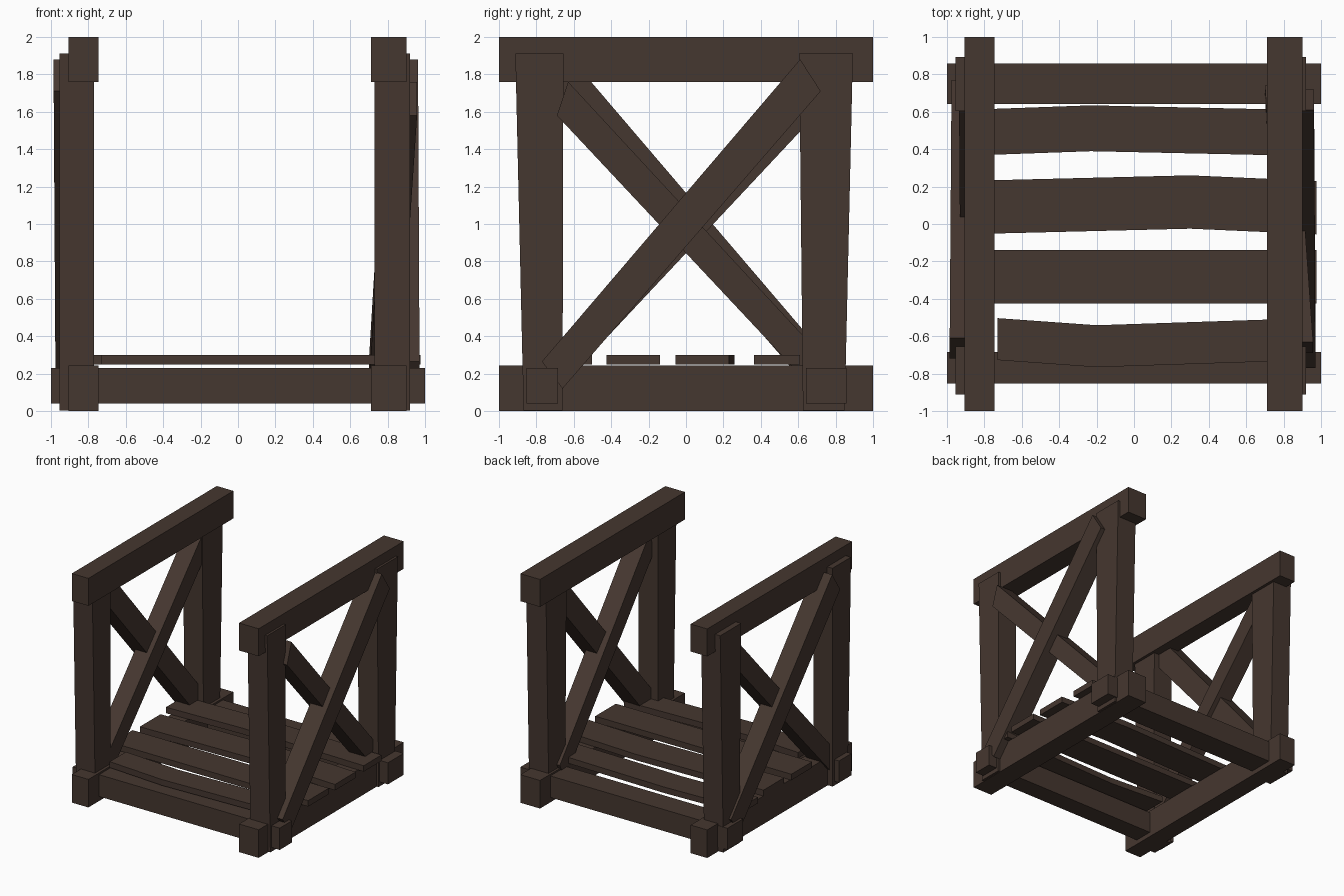
import bpy
import bmesh

if "Cube" in bpy.data.objects:
    bpy.data.objects.remove(bpy.data.objects["Cube"])

wood = bpy.data.materials.new("dark brown wood")
wood.diffuse_color = (0.060, 0.038, 0.029, 1)
wood.use_nodes = True
wood.node_tree.nodes["Principled BSDF"].inputs["Base Color"].default_value = wood.diffuse_color


def loft(name, rings):
    """Flat-faced solid through a list of four-cornered rings."""
    bm = bmesh.new()
    vs = [[bm.verts.new(p) for p in r] for r in rings]
    for a, b in zip(vs, vs[1:]):
        for i in range(4):
            j = (i + 1) % 4
            bm.faces.new((a[i], a[j], b[j], b[i]))
    bm.faces.new(vs[0])
    bm.faces.new(vs[-1])
    bmesh.ops.recalc_face_normals(bm, faces=bm.faces)
    me = bpy.data.meshes.new(name)
    bm.to_mesh(me)
    bm.free()
    me.materials.append(wood)
    ob = bpy.data.objects.new(name, me)
    bpy.context.collection.objects.link(ob)
    return ob


def rect_z(x, y, z):
    return [(x[0], y[0], z), (x[1], y[0], z), (x[1], y[1], z), (x[0], y[1], z)]


def rect_x(x, y, z):
    return [(x, y[0], z[0]), (x, y[1], z[0]), (x, y[1], z[1]), (x, y[0], z[1])]


def box(name, x, y, z):
    return loft(name, [rect_z(x, y, z[0]), rect_z(x, y, z[1])])


def brace(name, ends, s):
    """Each end: inner x, outer x, lower-edge (y, z), upper-edge (y, z); s turns it to the other side."""
    rings = []
    for xi, xo, lo, up in ends:
        rings.append([(s * xi, s * lo[0], lo[1]), (s * xo, s * lo[0], lo[1]),
                      (s * xo, s * up[0], up[1]), (s * xi, s * up[0], up[1])])
    loft(name, rings)


# side rails and tapered posts
for side, rail, post in (("left", (-0.905, -0.745), (-0.955, -0.77)),
                         ("right", (0.71, 0.90), (0.73, 0.92))):
    box(side + "_bottom_rail", rail, (-1, 1), (0, 0.245))
    box(side + "_top_rail", rail, (-1, 1), (1.76, 2))
    loft(side + "_front_post", [rect_z(post, (-0.868, -0.66), 0.003),
                                rect_z(post, (-0.912, -0.655), 1.91)])
    loft(side + "_back_post", [rect_z(post, (0.625, 0.848), 0.003),
                               rect_z(post, (0.605, 0.892), 1.912)])

# crossed braces, the left pair turned half way round
for side, s, a0, a1, b0, b1 in (
        ("right", 1, (0.80, 0.97), (0.80, 0.962), (0.70, 0.86), (0.79, 0.957)),
        ("left", -1, (0.82, 0.975), (0.82, 0.985), (0.775, 0.925), (0.78, 0.935))):
    brace(side + "_outer_brace", [(*a0, (-0.66, 0.12), (-0.77, 0.265)),
                                  (*a1, (0.72, 1.71), (0.61, 1.88))], s)
    brace(side + "_inner_brace", [(*b0, (0.67, 0.13), (0.74, 0.28)),
                                  (*b1, (-0.69, 1.58), (-0.63, 1.76))], s)

# cross beams under the floor
box("front_cross_beam", (-1, 1), (-0.853, -0.683), (0.04, 0.23))
box("back_cross_beam", (-1, 1), (0.64, 0.857), (0.042, 0.23))

# floor planks: left end, right end, bend position, low y, high y, bend amount
planks = [(-0.95, 0.96, -0.23, 0.363, 0.608, 0.026),
          (-0.91, 0.975, 0.30, -0.055, 0.23, 0.03),
          (-0.92, 0.975, 0.00, -0.425, -0.14, 0.0),
          (-0.73, 0.95, -0.20, -0.727, -0.503, -0.038)]
for i, (x0, x1, xb, y0, y1, d) in enumerate(planks):
    z = (0.248, 0.30)
    loft("floor_plank_%d" % (i + 1), [rect_x(x0, (y0, y1), z),
                                      rect_x(xb, (y0 + d, y1 + d), z),
                                      rect_x(x1, (y0, y1), z)])
